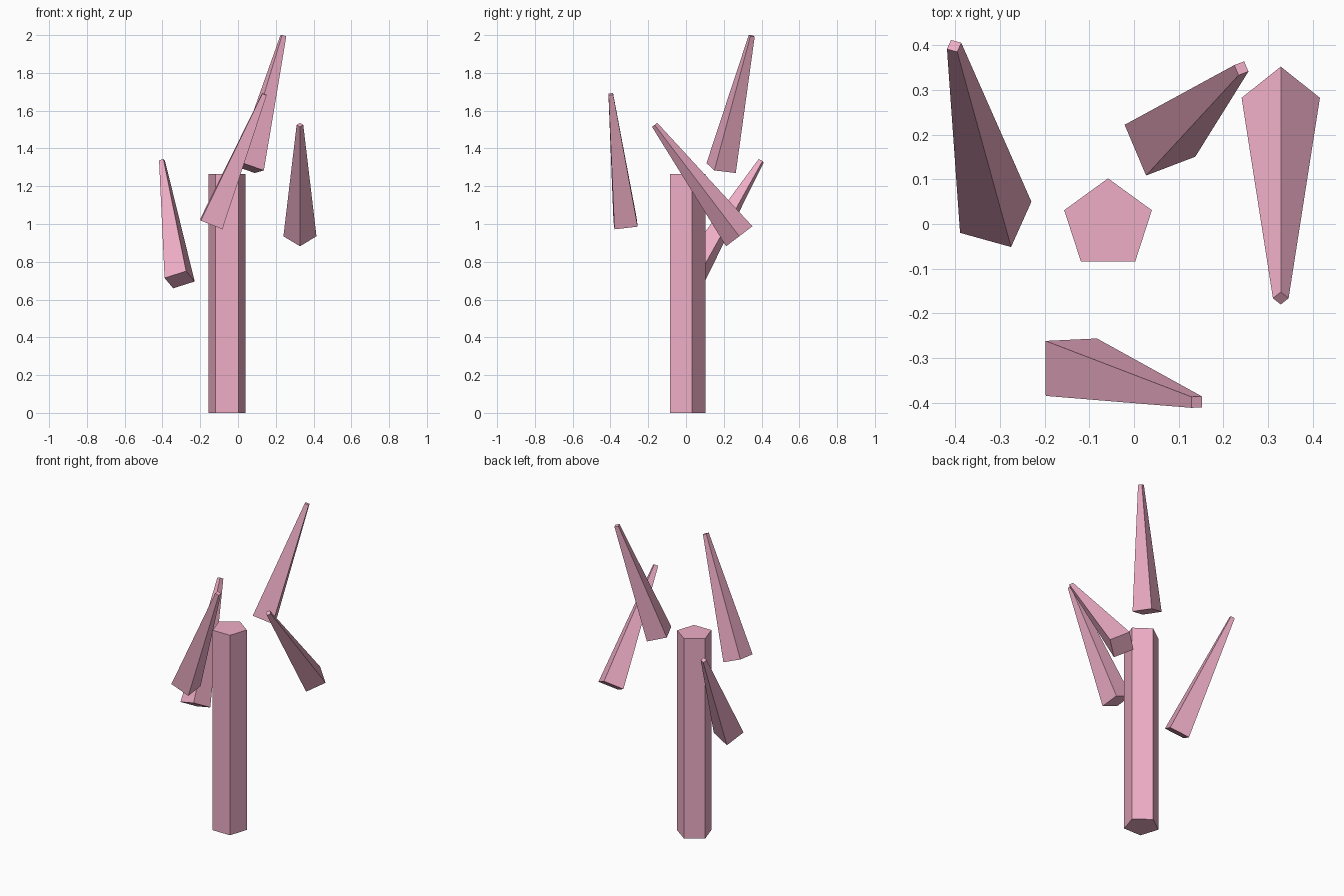
import bpy, bmesh, math
from mathutils import Vector

if "Cube" in bpy.data.objects:
    bpy.data.objects.remove(bpy.data.objects["Cube"])

pink = bpy.data.materials.new("pink")
pink.diffuse_color = (0.86, 0.42, 0.56, 1)
pink.use_nodes = True
pink.node_tree.nodes["Principled BSDF"].inputs["Base Color"].default_value = pink.diffuse_color


def tapered_prism(name, base, tip, r_base, r_tip, sides, corner):
    """Flat-sided prism from base to tip; corner points at the first edge."""
    base, tip = Vector(base), Vector(tip)
    axis = (tip - base).normalized()
    u = Vector(corner)
    u = (u - axis * u.dot(axis)).normalized()
    v = axis.cross(u)
    bm = bmesh.new()
    rings = []
    for centre, r in ((base, r_base), (tip, r_tip)):
        angles = [2 * math.pi * i / sides for i in range(sides)]
        rings.append([bm.verts.new(centre + r * (u * math.cos(a) + v * math.sin(a)))
                      for a in angles])
    low, high = rings
    bm.faces.new(low[::-1])
    bm.faces.new(high)
    for i in range(sides):
        j = (i + 1) % sides
        bm.faces.new((low[i], low[j], high[j], high[i]))
    mesh = bpy.data.meshes.new(name)
    bm.to_mesh(mesh)
    bm.free()
    mesh.materials.append(pink)
    obj = bpy.data.objects.new(name, mesh)
    bpy.context.collection.objects.link(obj)


# Five-sided trunk
tapered_prism("trunk", (-0.058, -0.001, 0), (-0.058, -0.001, 1.265),
              0.103, 0.103, 5, (0, 1, 0))

# Four-sided tapering branches: base centre, tip centre, corner direction
branches = {
    "right_branch": ((0.328, 0.282, 0.935), (0.328, -0.166, 1.525), (1, 0, 0)),
    "front_branch": ((-0.14, -0.32, 1.002), (0.14, -0.398, 1.687), (0.055, 0.062, -0.016)),
    "left_branch": ((-0.309, 0.015, 0.705), (-0.402, 0.398, 1.335), (-0.081, -0.035, 0.010)),
    "back_branch": ((0.058, 0.186, 1.296), (0.24, 0.348, 1.996), (0.08, -0.036, -0.012)),
}
for name, (base, tip, corner) in branches.items():
    tapered_prism(name, base, tip, 0.0875, 0.0175, 4, corner)
